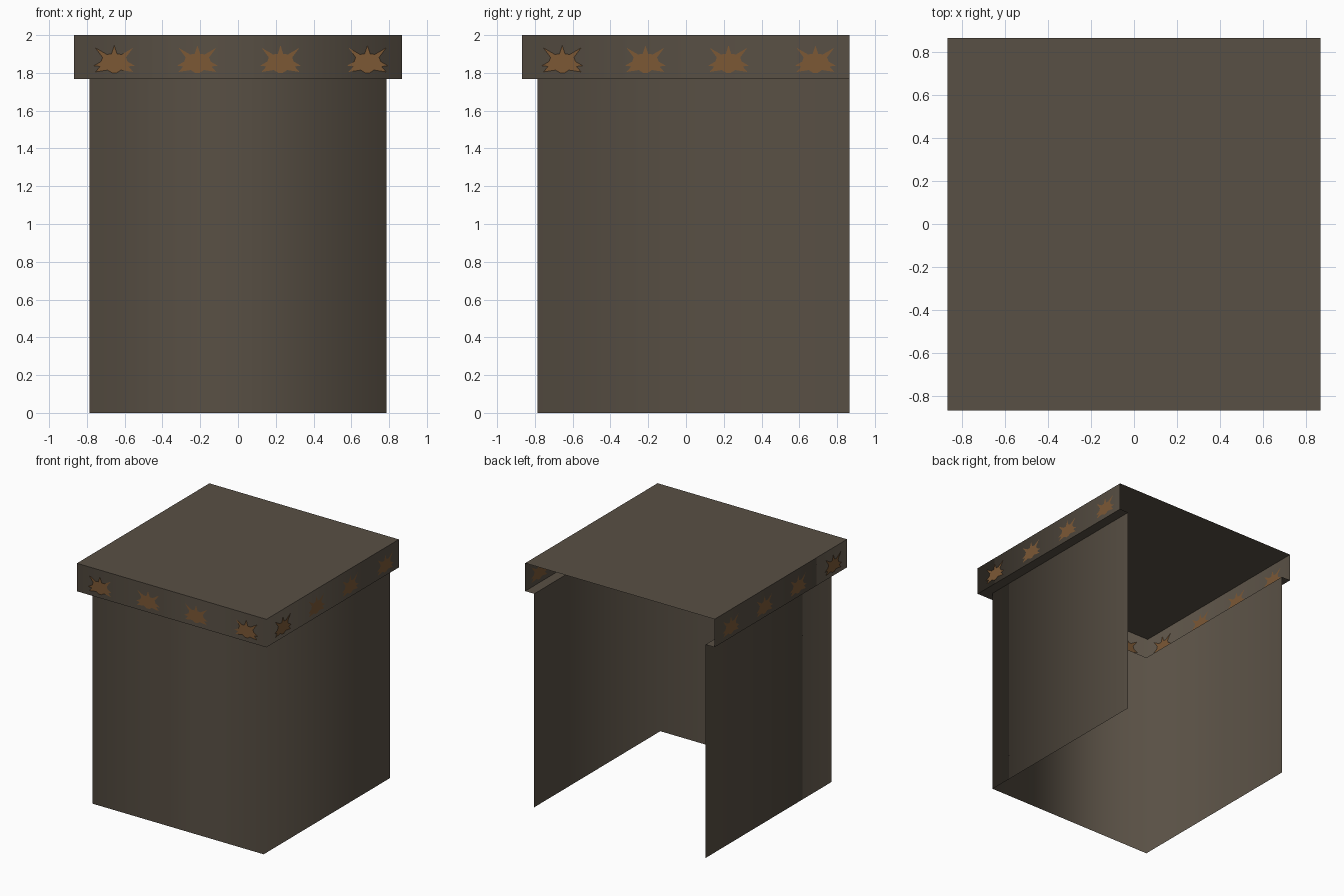
import bpy
from mathutils import Vector

if "Cube" in bpy.data.objects:
    bpy.data.objects.remove(bpy.data.objects["Cube"])

W, B = 0.868, 0.785          # half widths of the band and the body
BACK = 0.865                 # open rear edge
H, RIM = 2.0, 1.768          # top height and lower edge of the band


def material(name, rgb):
    m = bpy.data.materials.new(name)
    m.diffuse_color = (*rgb, 1)
    m.use_nodes = True
    m.node_tree.nodes["Principled BSDF"].inputs["Base Color"].default_value = m.diffuse_color
    return m


brown = material("dark brown", (0.098, 0.079, 0.058))
orange = material("dull orange", (0.20, 0.098, 0.036))


def add(name, verts, faces, mat, smooth=False):
    me = bpy.data.meshes.new(name)
    me.from_pydata(verts, [], faces)
    me.materials.append(mat)
    for p in me.polygons:
        p.use_smooth = smooth
    ob = bpy.data.objects.new(name, me)
    bpy.context.collection.objects.link(ob)
    return ob


def u_path(h, z):
    """Left, front and right sides, open at the back."""
    return [(-h, BACK, z), (-h, -h, z), (h, -h, z), (h, BACK, z)]


def strip(name, lower, upper, smooth):
    faces = [(i, i + 1, i + 5, i + 4) for i in range(3)]
    return add(name, lower + upper, faces, brown, smooth)


# Sheets: body walls, ledge under the band, band, top
strip("body_walls", u_path(B, 0), u_path(B, RIM), True)
strip("band_ledge", u_path(B, RIM), u_path(W, RIM), False)
strip("top_band", u_path(W, RIM), u_path(W, H), True)
add("top_sheet", [(-W, -W, H), (W, -W, H), (W, BACK, H), (-W, BACK, H)],
    [(0, 1, 2, 3)], brown)

# Spiky motif outline, right half, mirrored to the left
half = [(0.015, 0.04), (0.04, 0.038), (0.1, 0.073), (0.062, 0.022),
        (0.07, 0.0), (0.108, -0.022), (0.075, -0.026), (0.1, -0.055),
        (0.035, -0.045), (0.012, -0.06)]
outline = [(0, 0.085)] + half + [(-u, v) for u, v in reversed(half)]


def motifs(name, right, normal):
    """Four motifs on both faces of one band side."""
    right, normal = Vector(right), Vector(normal)
    verts, faces = [], []
    n = len(outline)
    for offset in (0.003, -0.003):
        for c in (-0.655, -0.215, 0.225, 0.685):
            s = len(verts)
            for u, v in [(0, 0)] + outline:
                p = right * (c + u) + normal * (W + offset)
                verts.append((p.x, p.y, 1.86 + v))
            for i in range(n):
                a, b = s + 1 + i, s + 1 + (i + 1) % n
                faces.append((s, b, a) if offset > 0 else (s, a, b))
    add(name, verts, faces, orange)


motifs("front_motifs", (1, 0, 0), (0, -1, 0))
motifs("right_motifs", (0, 1, 0), (1, 0, 0))
motifs("left_motifs", (0, -1, 0), (-1, 0, 0))
